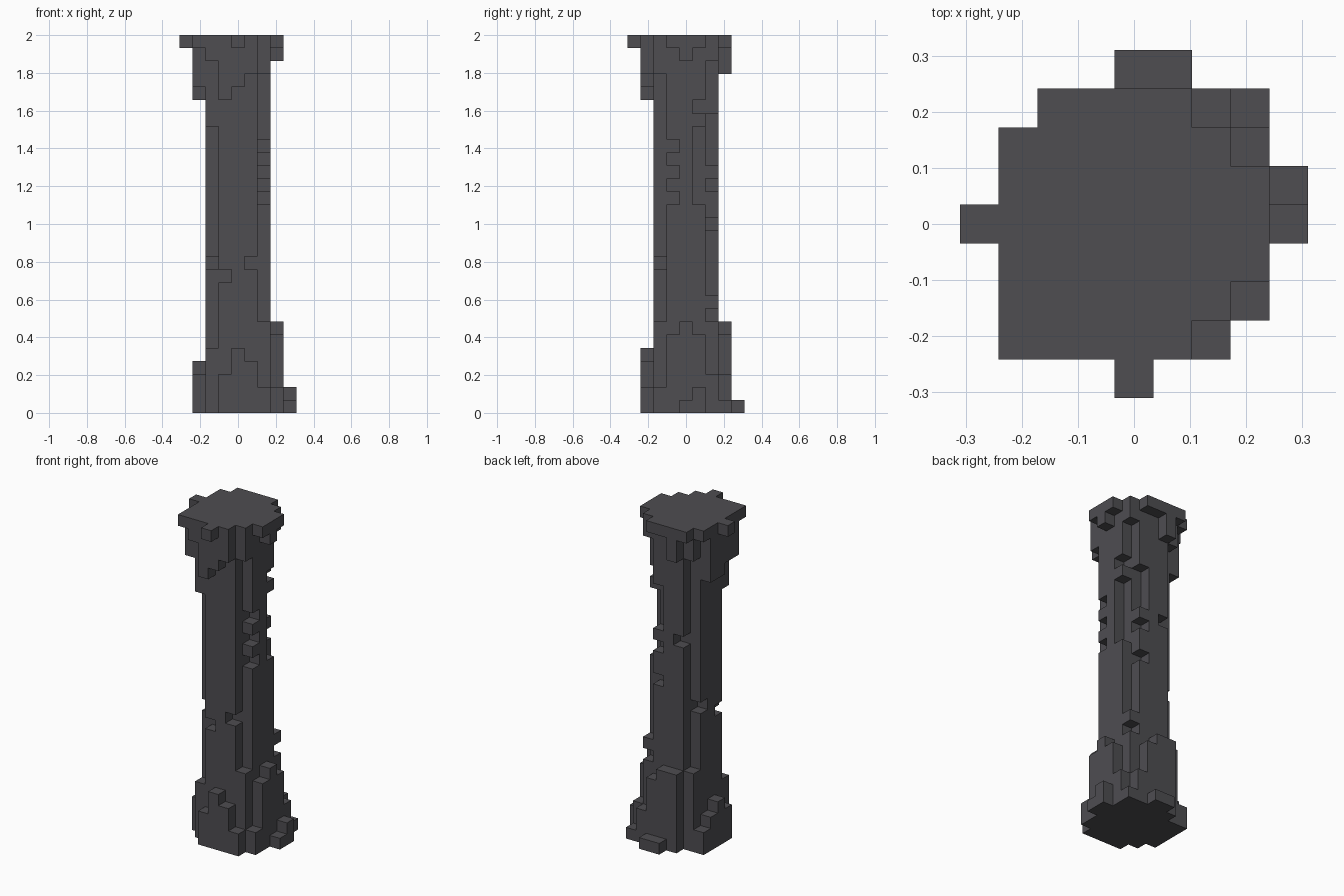
import bpy
import bmesh
from mathutils import Vector

default_cube = bpy.data.objects.get("Cube")
if default_cube:
    bpy.data.objects.remove(default_cube, do_unlink=True)

LAYERS = 29
CELL = 2 / LAYERS
BASE_TOP = 7
CAP_BOTTOM = 22

# One dark stone colour for the whole pillar
stone = bpy.data.materials.new("dark_stone")
stone_colour = (0.077, 0.075, 0.083, 1)
stone.diffuse_color = stone_colour
stone.use_nodes = True
shader = stone.node_tree.nodes["Principled BSDF"]
shader.inputs["Base Color"].default_value = stone_colour
shader.inputs["Roughness"].default_value = 0.9

blocks = set()


def fill(column, bottom, top):
    """Stack blocks in one column of the grid."""
    blocks.update((*column, layer) for layer in range(bottom, top))


def chip(column, bottom, top):
    """Break blocks out of one column of the grid."""
    blocks.difference_update((*column, layer) for layer in range(bottom, top))


# Round shaft: a square of columns without its corners
for x in range(-2, 3):
    for y in range(-2, 3):
        if abs(x) + abs(y) < 4:
            fill((x, y), 0, LAYERS)

# Stepped base: height of each outer column
base_heights = {
    # front
    (-1, -3): 3, (0, -3): 5, (1, -3): 4, (2, -3): 2,
    # side towards +x
    (3, -2): 2, (3, -1): 6, (3, 0): 7, (3, 1): 6, (3, 2): 3,
    (3, 3): 1, (4, 0): 1, (4, 1): 2,
    # back
    (2, 3): 3, (1, 3): 6, (0, 3): 7, (-1, 3): 7, (0, 4): 1, (1, 4): 1,
    # side towards -x
    (-3, -1): 3, (-3, 0): 4, (-3, 1): 3, (-3, 2): 2,
    # corners
    (-2, -2): 5, (2, -2): 7, (-2, 2): 7, (2, 2): 7,
}
for column, height in base_heights.items():
    fill(column, 0, height)

# Stepped cap: how far each outer column hangs down from the top
cap_drops = {
    # front
    (-3, -3): 1, (-2, -3): 2, (-1, -3): 5, (0, -3): 4, (1, -3): 3, (0, -4): 1,
    # side towards +x
    (3, -1): 1, (3, 0): 2, (3, 1): 1,
    # back
    (1, 3): 1, (0, 3): 1, (-1, 3): 3, (-2, 3): 1,
    # side towards -x
    (-4, 0): 1, (-3, -2): 4, (-3, -1): 4, (-3, 0): 5, (-3, 1): 5, (-3, 2): 1,
    # corners
    (-2, -2): 7, (2, -2): 3, (2, 2): 2, (-2, 2): 3,
}
for column, drop in cap_drops.items():
    fill(column, LAYERS - drop, LAYERS)

# Weathered chips in the shaft, and one stray block
for layer in (16, 18, 20):
    chip((2, -1), layer, layer + 1)
chip((2, 1), 16, 22)
chip((2, 1), 23, 24)
chip((1, 2), 19, 23)
chip((1, 2), 17, 18)
chip((1, 2), 14, 15)
chip((-1, 2), 18, 19)
chip((-2, 1), 12, 13)
chip((-2, -1), 11, 12)
chip((-1, -2), 10, 11)
chip((1, -2), 11, 12)
fill((2, 2), 8, 9)


def build_part(name, bottom, top):
    """Skin the exposed block sides between two layers."""
    bm = bmesh.new()
    for block in sorted(blocks):
        if not bottom <= block[2] < top:
            continue
        for axis in range(3):
            for sign in (-1, 1):
                normal = Vector((0, 0, 0))
                normal[axis] = sign
                centre = Vector(block)
                if tuple(int(c) for c in centre + normal) in blocks:
                    continue
                across = Vector((0, 0, 0))
                across[(axis + 1) % 3] = 0.5
                along = normal.cross(across)
                middle = centre + normal / 2 + Vector((0, 0, 0.5))
                corners = (middle - across - along, middle + across - along,
                           middle + across + along, middle - across + along)
                bm.faces.new([bm.verts.new(c * CELL) for c in corners])
    bmesh.ops.remove_doubles(bm, verts=bm.verts, dist=CELL / 100)
    mesh = bpy.data.meshes.new(name)
    bm.to_mesh(mesh)
    bm.free()
    mesh.materials.append(stone)
    part = bpy.data.objects.new(name, mesh)
    bpy.context.collection.objects.link(part)


build_part("pillar_base", 0, BASE_TOP)
build_part("pillar_shaft", BASE_TOP, CAP_BOTTOM)
build_part("pillar_cap", CAP_BOTTOM, LAYERS)
